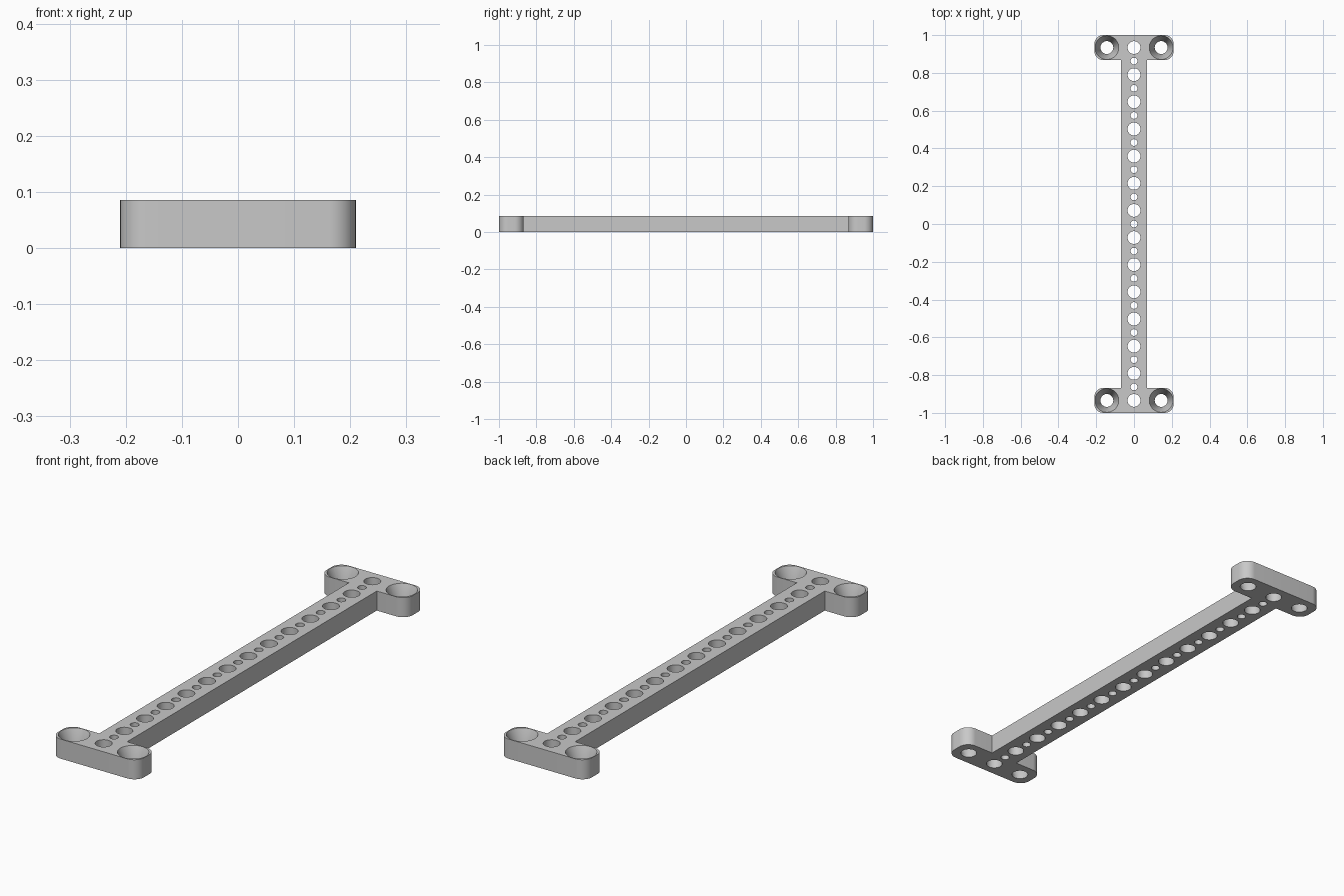
import bpy, bmesh, math

if "Cube" in bpy.data.objects:
    bpy.data.objects.remove(bpy.data.objects["Cube"], do_unlink=True)

H = 0.086            # plate thickness
W, BEAM = 0.21, 0.068  # half widths of end bars and beam
INNER = 0.868        # inner edge of the end bars
R = 0.048            # corner radius
PITCH = 0.1437       # hole spacing
END_Y = 6.5 * PITCH
BIG, SMALL, SINK = 0.034, 0.018, 0.063

grey = bpy.data.materials.new("plain grey")
grey.use_nodes = True
grey.diffuse_color = (0.58, 0.58, 0.58, 1)
grey.node_tree.nodes["Principled BSDF"].inputs["Base Color"].default_value = grey.diffuse_color


def make_object(name, bm):
    bmesh.ops.recalc_face_normals(bm, faces=bm.faces)
    mesh = bpy.data.meshes.new(name)
    bm.to_mesh(mesh)
    bm.free()
    mesh.materials.append(grey)
    obj = bpy.data.objects.new(name, mesh)
    bpy.context.collection.objects.link(obj)
    return obj


def arc(cx, cy, start, steps=12):
    """Quarter round corner, anticlockwise from the start angle."""
    angles = [math.radians(start + 90 * i / steps) for i in range(steps + 1)]
    return [(cx + R * math.cos(a), cy + R * math.sin(a)) for a in angles]


# Outline: one half, then the same half turned about the centre
half = [(BEAM, INNER)]
half += arc(W - R, INNER + R, -90) + arc(W - R, 1 - R, 0)
half += arc(R - W, 1 - R, 90) + arc(R - W, INNER + R, 180)
half += [(-BEAM, INNER)]
outline = half + [(-x, -y) for x, y in half]

bm = bmesh.new()
base = bm.faces.new([bm.verts.new((x, y, 0)) for x, y in outline])
top = bmesh.ops.extrude_face_region(bm, geom=[base])
for v in top["geom"]:
    if isinstance(v, bmesh.types.BMVert):
        v.co.z = H
plate = make_object("mounting_plate", bm)


def add_hole(bm, x, y, profile, sides=40):
    """Closed turned solid from (radius, height) pairs."""
    rings = []
    for r, z in profile:
        rings.append([bm.verts.new((x + r * math.cos(math.tau * i / sides),
                                    y + r * math.sin(math.tau * i / sides), z))
                      for i in range(sides)])
    for a, b in zip(rings, rings[1:]):
        for i in range(sides):
            j = (i + 1) % sides
            bm.faces.new((a[i], a[j], b[j], b[i]))
    bm.faces.new(rings[0][::-1])
    bm.faces.new(rings[-1])


# Hole cutters: alternating row along the beam, flared holes in the corners
bm = bmesh.new()
for i in range(-13, 14):
    r = BIG if i % 2 else SMALL
    add_hole(bm, 0, i * PITCH / 2, [(r, -0.02), (r, H + 0.02)])
for sx in (-1, 1):
    for sy in (-1, 1):
        add_hole(bm, sx * PITCH, sy * END_Y,
                 [(BIG, -0.02), (BIG, 0.012), (SINK, H), (SINK, H + 0.02)])
cutter = make_object("hole_cutter", bm)
cutter.hide_render = True

mod = plate.modifiers.new("holes", "BOOLEAN")
mod.operation = "DIFFERENCE"
mod.solver = "EXACT"
mod.object = cutter
bpy.ops.object.select_all(action="DESELECT")
plate.select_set(True)
bpy.context.view_layer.objects.active = plate
bpy.ops.object.modifier_apply(modifier=mod.name)
bpy.data.objects.remove(cutter, do_unlink=True)
bpy.ops.object.shade_smooth_by_angle(angle=math.radians(30))
